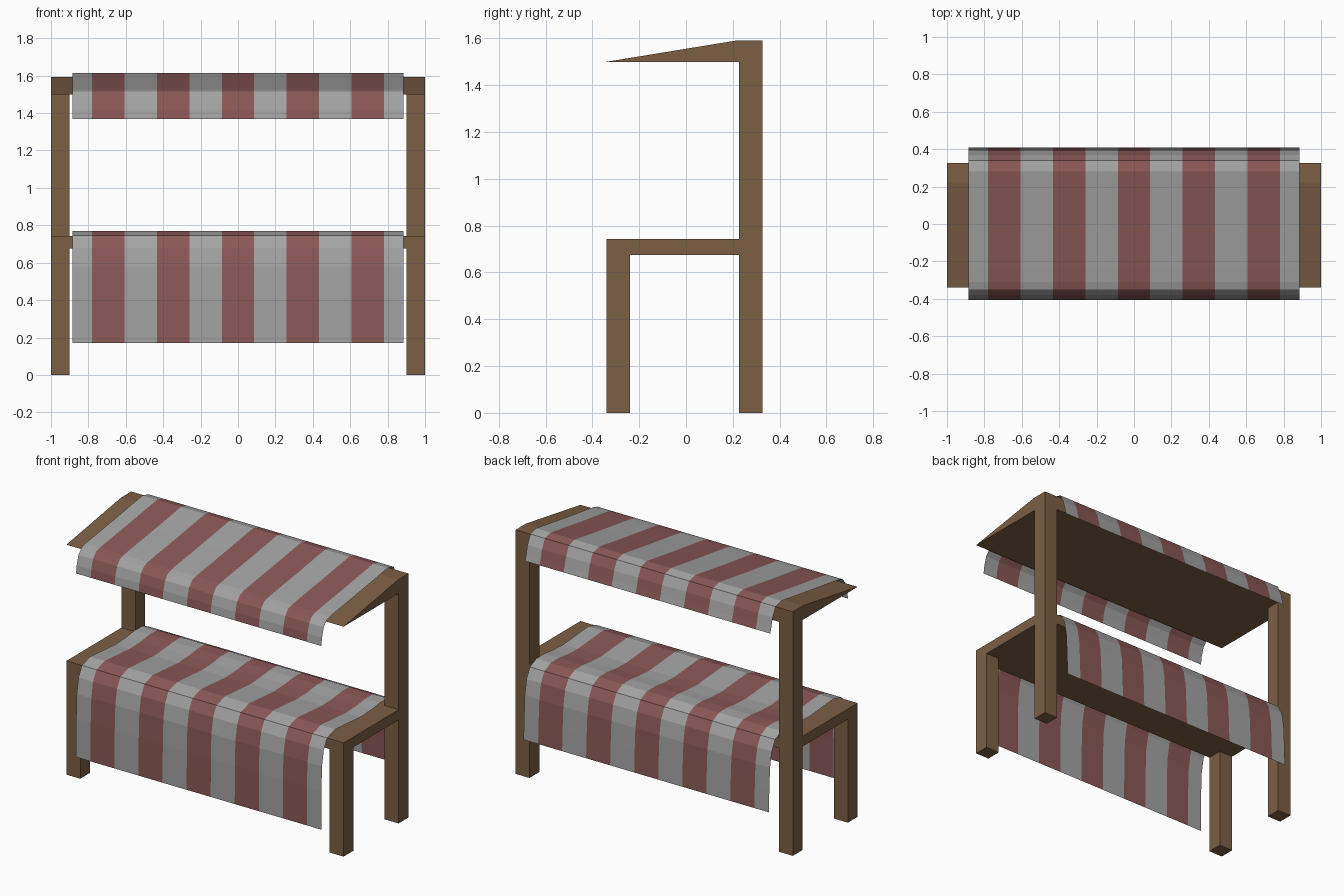
import bpy, bmesh

if "Cube" in bpy.data.objects:
    bpy.data.objects.remove(bpy.data.objects["Cube"])


def material(name, rgb):
    m = bpy.data.materials.new(name)
    m.diffuse_color = (*rgb, 1)
    m.use_nodes = True
    m.node_tree.nodes["Principled BSDF"].inputs["Base Color"].default_value = m.diffuse_color
    return m


WOOD = material("brown wood", (0.20, 0.115, 0.058))
WHITE = material("off white cloth", (0.37, 0.37, 0.37))
RED = material("faded red cloth", (0.26, 0.097, 0.097))


def finish(name, bm, mats):
    me = bpy.data.meshes.new(name)
    bm.to_mesh(me)
    bm.free()
    for m in mats:
        me.materials.append(m)
    ob = bpy.data.objects.new(name, me)
    bpy.context.collection.objects.link(ob)
    return ob


def prism(name, profile, x0, x1):
    """Solid made by extruding a (y, z) profile along x."""
    bm = bmesh.new()
    face = bm.faces.new([bm.verts.new((x0, y, z)) for y, z in profile])
    ext = bmesh.ops.extrude_face_region(bm, geom=[face])
    verts = [g for g in ext["geom"] if isinstance(g, bmesh.types.BMVert)]
    bmesh.ops.translate(bm, verts=verts, vec=(x1 - x0, 0, 0))
    bmesh.ops.recalc_face_normals(bm, faces=bm.faces)
    return finish(name, bm, [WOOD])


def rect(y0, y1, z0, z1):
    return [(y0, z0), (y1, z0), (y1, z1), (y0, z1)]


def cloth(name, profile):
    """Thin striped sheet swept along x, one column of faces per stripe."""
    edges = [-0.885] + [-0.78 + i * 1.56 / 9 for i in range(10)] + [0.885]
    bm = bmesh.new()
    rows = [[bm.verts.new((x, y, z)) for y, z in profile] for x in edges]
    for i, (a, b) in enumerate(zip(rows, rows[1:])):
        for j in range(len(profile) - 1):
            f = bm.faces.new((a[j], b[j], b[j + 1], a[j + 1]))
            f.material_index = i % 2
    return finish(name, bm, [WHITE, RED])


# Posts and legs
for side, x0 in (("left", -1.0), ("right", 0.9)):
    prism(side + "_back_post", rect(0.227, 0.327, 0, 1.5), x0, x0 + 0.1)
    prism(side + "_front_leg", rect(-0.34, -0.24, 0, 0.675), x0, x0 + 0.1)

# Counter and wedge roof
prism("counter", rect(-0.34, 0.327, 0.675, 0.742), -1, 1)
prism("roof", [(-0.34, 1.5), (0.327, 1.5), (0.327, 1.592), (0.222, 1.592)], -1, 1)

# Cloth over the counter, front hem to back hem
cloth("counter_cloth", [
    (-0.405, 0.17), (-0.404, 0.42), (-0.398, 0.58), (-0.38, 0.68),
    (-0.345, 0.745), (-0.26, 0.77), (-0.15, 0.762), (0.0, 0.75),
    (0.11, 0.755), (0.20, 0.766), (0.28, 0.765), (0.345, 0.735),
    (0.38, 0.67), (0.398, 0.57), (0.405, 0.43), (0.41, 0.285)])

# Cloth over the roof
cloth("roof_cloth", [
    (-0.405, 1.368), (-0.398, 1.42), (-0.38, 1.48), (-0.35, 1.515),
    (-0.31, 1.527), (-0.24, 1.538), (0.0, 1.572), (0.22, 1.606),
    (0.28, 1.615), (0.34, 1.60), (0.37, 1.54), (0.385, 1.48), (0.395, 1.445)])
